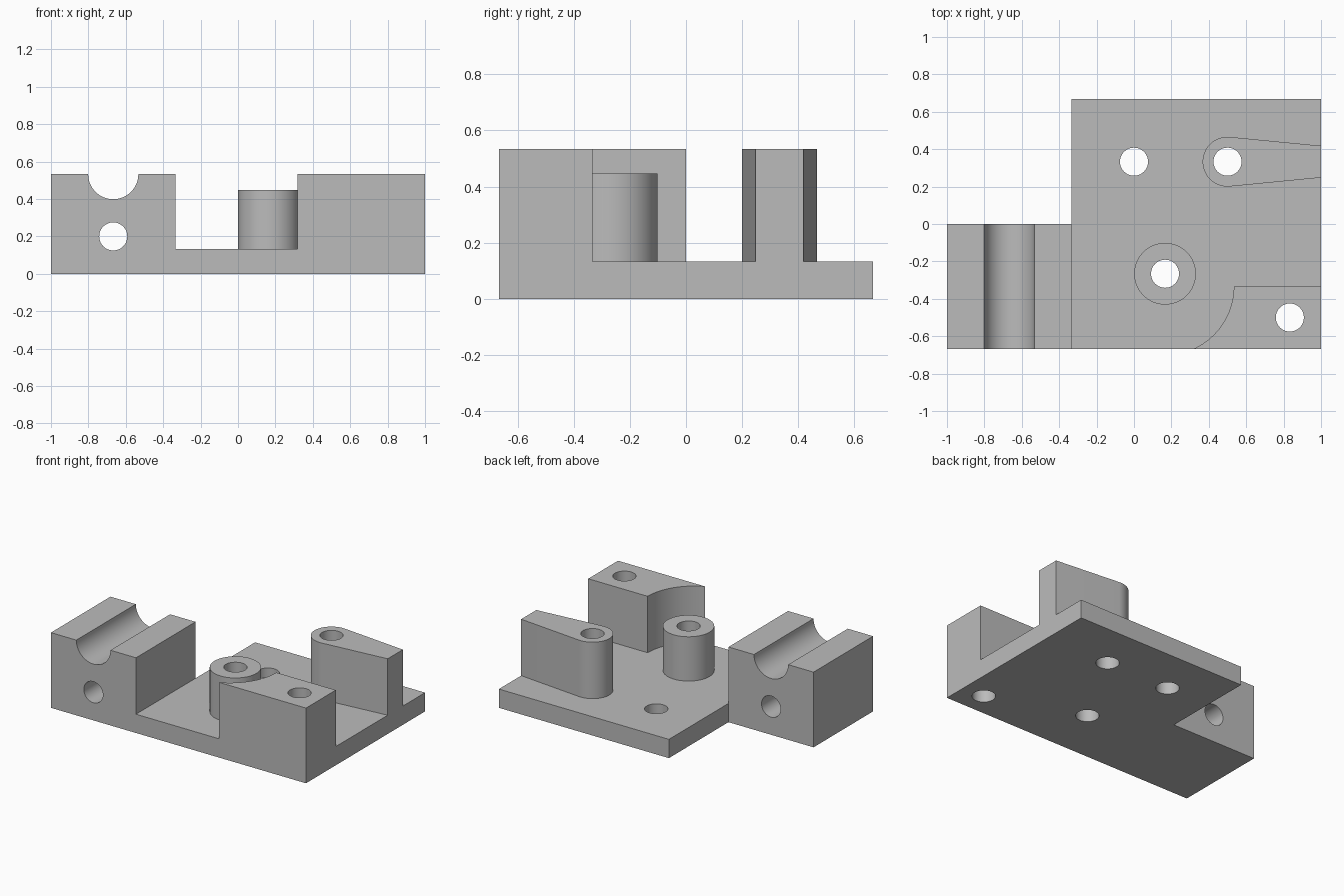
import bpy
import bmesh
from math import atan2, acos, asin, cos, sin, hypot, pi, radians
from mathutils import Matrix, Vector

if "Cube" in bpy.data.objects:
    bpy.data.objects.remove(bpy.data.objects["Cube"])

THICK, TOP, BOSS_TOP = 0.133, 0.533, 0.447
HOLE_R = 0.075

grey = bpy.data.materials.new("light grey")
grey.use_nodes = True
grey.diffuse_color = (0.5, 0.5, 0.5, 1)
grey.node_tree.nodes["Principled BSDF"].inputs["Base Color"].default_value = (0.5, 0.5, 0.5, 1)


def arc(cx, cy, r, start, end, steps):
    return [(cx + r * cos(start + (end - start) * i / steps),
             cy + r * sin(start + (end - start) * i / steps)) for i in range(steps + 1)]


def prism(name, outline, z0, z1, matrix=None):
    """Extrude a counter-clockwise outline from z0 to z1."""
    bm = bmesh.new()
    face = bm.faces.new([bm.verts.new((x, y, z0)) for x, y in outline])
    out = bmesh.ops.extrude_face_region(bm, geom=[face], use_keep_orig=True)
    verts = [g for g in out["geom"] if isinstance(g, bmesh.types.BMVert)]
    bmesh.ops.translate(bm, verts=verts, vec=Vector((0, 0, z1 - z0)))
    bmesh.ops.recalc_face_normals(bm, faces=bm.faces)
    if matrix:
        bm.transform(matrix)
    mesh = bpy.data.meshes.new(name)
    bm.to_mesh(mesh)
    bm.free()
    mesh.materials.append(grey)
    obj = bpy.data.objects.new(name, mesh)
    bpy.context.collection.objects.link(obj)
    return obj


def round_bar(name, x, y, r, z0, z1, matrix=None):
    return prism(name, arc(x, y, r, 0, 2 * pi, 64)[:-1], z0, z1, matrix)


def combine(target, other, operation):
    """Join or cut with another solid, then discard it."""
    mod = target.modifiers.new(operation, "BOOLEAN")
    mod.operation, mod.solver, mod.object = operation, "EXACT", other
    bpy.context.view_layer.objects.active = target
    bpy.ops.object.modifier_apply(modifier=mod.name)
    bpy.data.objects.remove(other)


# L-shaped base plate
bracket = prism("mounting_bracket", [(-1, -0.667), (1, -0.667), (1, 0.667), (-0.333, 0.667),
                                     (-0.333, 0), (-1, 0)], 0, THICK)

# Clamp block at the right
clamp_block = prism("clamp_block", [(-1, -0.667), (-0.333, -0.667), (-0.333, 0), (-1, 0)], 0, TOP)

# Corner block with a concave side
cx, cy, cr = 0.167, -0.333, 0.367
corner_block = prism("corner_block", [(1, -0.667), (1, cy)]
                     + arc(cx, cy, cr, 0, -asin(0.334 / cr), 24), 0, TOP)

# Tapered lug with a round end and tangent sides
lx, ly, lr, half = 0.5, 0.333, 0.133, 0.085
tangent = atan2(half, 1 - lx) + acos(lr / hypot(half, 1 - lx))
lug = prism("tapered_lug", [(1, ly - half), (1, ly + half)]
            + arc(lx, ly, lr, tangent, 2 * pi - tangent, 36), 0, TOP)

# Round boss
bx, by = 0.166, -0.266
boss = round_bar("round_boss", bx, by, 0.165, 0, BOSS_TOP)

for part in (clamp_block, corner_block, lug, boss):
    combine(bracket, part, "UNION")

# Vertical through holes
for x, y in ((0, 0.333), (lx, ly), (bx, by), (0.833, -0.5)):
    combine(bracket, round_bar("hole_cutter", x, y, HOLE_R, -0.1, 0.7), "DIFFERENCE")

# Groove and cross hole through the clamp block
lie_down = Matrix.Rotation(radians(90), 4, "X")
for z, r in ((TOP, 0.134), (0.2, HOLE_R)):
    combine(bracket, round_bar("cross_cutter", -0.667, z, r, -0.1, 0.8, lie_down), "DIFFERENCE")

# Clean flat faces and smooth the round ones
bm = bmesh.new()
bm.from_mesh(bracket.data)
bmesh.ops.remove_doubles(bm, verts=bm.verts, dist=0.0001)
bmesh.ops.dissolve_limit(bm, angle_limit=radians(0.5), verts=bm.verts, edges=bm.edges)
bm.to_mesh(bracket.data)
bm.free()
bpy.ops.object.select_all(action="DESELECT")
bracket.select_set(True)
bpy.context.view_layer.objects.active = bracket
bpy.ops.object.shade_smooth_by_angle(angle=radians(30))
